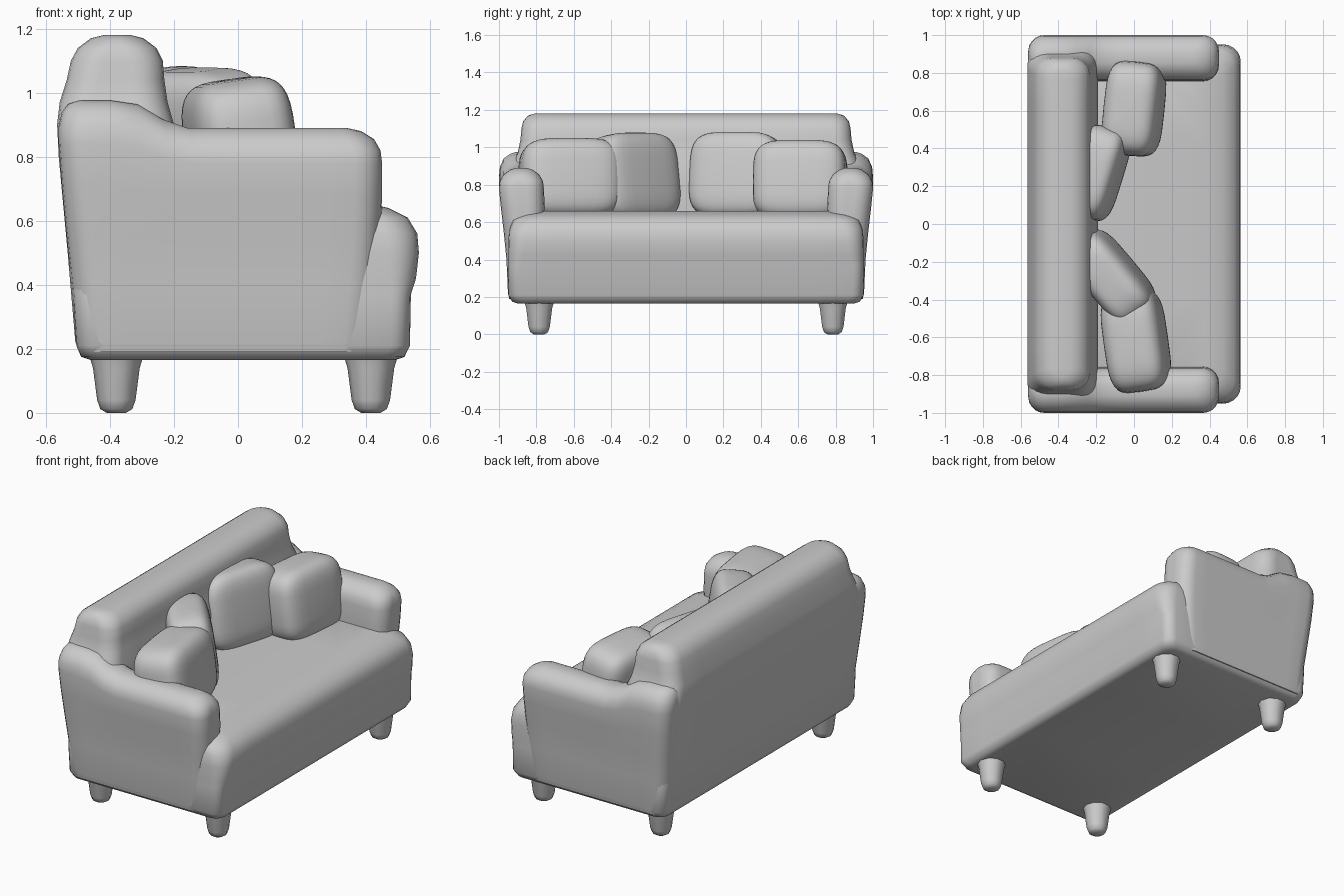
import bpy, bmesh, math
from mathutils import Vector, Euler

cube = bpy.data.objects.get("Cube")
if cube:
    bpy.data.objects.remove(cube, do_unlink=True)

fabric = bpy.data.materials.new("soft grey")
fabric.use_nodes = True
GREY = (0.6, 0.6, 0.6, 1)
fabric.diffuse_color = GREY
fabric.node_tree.nodes["Principled BSDF"].inputs["Base Color"].default_value = GREY


def finish(name, bm, angle=50):
    bmesh.ops.recalc_face_normals(bm, faces=bm.faces)
    mesh = bpy.data.meshes.new(name)
    bm.to_mesh(mesh)
    bm.free()
    mesh.materials.append(fabric)
    ob = bpy.data.objects.new(name, mesh)
    bpy.context.collection.objects.link(ob)
    bpy.ops.object.select_all(action='DESELECT')
    ob.select_set(True)
    bpy.context.view_layer.objects.active = ob
    bpy.ops.object.shade_smooth_by_angle(angle=math.radians(angle))
    return ob


def ring(z, x0, x1, y0, y1, r, arc=5, side=10):
    """Rounded rectangle at height z, with evenly split sides."""
    r = min(r, (x1 - x0) / 2.01, (y1 - y0) / 2.01)
    corners = [(x1 - r, y1 - r), (x0 + r, y1 - r), (x0 + r, y0 + r), (x1 - r, y0 + r)]
    pts = []
    for k, (cx, cy) in enumerate(corners):
        for i in range(arc + 1):
            a = math.pi / 2 * (k + i / arc)
            pts.append(Vector((cx + r * math.cos(a), cy + r * math.sin(a), z)))
        nx, ny = corners[(k + 1) % 4]
        a = math.pi / 2 * (k + 1)
        end = Vector((nx + r * math.cos(a), ny + r * math.sin(a), z))
        start = pts[-1]
        pts += [start.lerp(end, i / side) for i in range(1, side)]
    return pts


def loft(name, levels, warp=None):
    """Stack rounded rectangles (z, x0, x1, y0, y1, radius) into a skin."""
    bm = bmesh.new()
    rings = []
    for lv in levels:
        pts = ring(*lv)
        rings.append([bm.verts.new(warp(p) if warp else p) for p in pts])
    n = len(rings[0])
    for a, b in zip(rings, rings[1:]):
        for i in range(n):
            j = (i + 1) % n
            bm.faces.new((a[i], a[j], b[j], b[i]))
    # cap as strips across the short direction so warped tops stay tidy
    for loop in (rings[0], rings[-1]):
        bm.faces.new(loop)
    bmesh.ops.triangulate(bm, faces=[f for f in bm.faces if len(f.verts) > 4])
    return finish(name, bm)


def pillow(name, centre, half, turn, lean, e=0.5):
    """Plump squarish cushion: a sphere pushed towards a box."""
    bm = bmesh.new()
    bmesh.ops.create_uvsphere(bm, u_segments=32, v_segments=20, radius=1)
    rot = Euler((0, math.radians(lean), math.radians(turn))).to_matrix()
    for v in bm.verts:
        p = Vector([math.copysign(abs(c) ** e, c) * h for c, h in zip(v.co, half)])
        v.co = rot @ p + Vector(centre)
    return finish(name, bm)


# base with bulging seat front
loft("seat_base", [
    (0.165, -0.46, 0.49, -0.90, 0.90, 0.06),
    (0.175, -0.49, 0.52, -0.93, 0.93, 0.06),
    (0.21, -0.505, 0.537, -0.95, 0.95, 0.06),
    (0.37, -0.515, 0.54, -0.95, 0.95, 0.06),
    (0.42, -0.52, 0.556, -0.95, 0.95, 0.08),
    (0.50, -0.53, 0.565, -0.95, 0.95, 0.09),
    (0.56, -0.53, 0.56, -0.945, 0.945, 0.10),
    (0.61, -0.53, 0.53, -0.925, 0.925, 0.10),
    (0.64, -0.53, 0.47, -0.88, 0.88, 0.10),
    (0.66, -0.53, 0.38, -0.83, 0.83, 0.10)])


# arms, swept up where they meet the back
def sweep_up(p):
    t = min(1, max(0, (-0.16 - p.x) / 0.2))
    lift = t * t * (3 - 2 * t) * max(0, min(1, (p.z - 0.6) / 0.25))
    p.z += 0.085 * lift
    return p


ARM = [  # z, back x, front x, inner y, outer y
    (0.19, -0.49, 0.40, 0.80, 0.945),
    (0.22, -0.505, 0.42, 0.78, 0.952),
    (0.40, -0.52, 0.435, 0.77, 0.96),
    (0.55, -0.535, 0.445, 0.76, 0.975),
    (0.68, -0.55, 0.45, 0.755, 0.99),
    (0.78, -0.56, 0.45, 0.76, 1.0),
    (0.82, -0.56, 0.445, 0.765, 0.995),
    (0.855, -0.55, 0.425, 0.785, 0.975),
    (0.88, -0.53, 0.385, 0.82, 0.94),
    (0.89, -0.50, 0.34, 0.85, 0.91)]
for side, s in (("left", 1), ("right", -1)):
    loft(side + "_arm" if s > 0 else "right_arm",
         [(z, x0, x1, *sorted((s * a, s * b)), 0.085) for z, x0, x1, a, b in ARM],
         sweep_up)

# backrest with rounded top roll
BACK = [  # z, back x, front x, half width
    (0.19, -0.49, -0.2, 0.92),
    (0.22, -0.508, -0.2, 0.94),
    (0.50, -0.532, -0.19, 0.95),
    (0.80, -0.56, -0.19, 0.95),
    (0.90, -0.565, -0.20, 0.93),
    (0.97, -0.557, -0.22, 0.90),
    (1.04, -0.535, -0.23, 0.885),
    (1.10, -0.522, -0.235, 0.88),
    (1.14, -0.50, -0.255, 0.87),
    (1.17, -0.46, -0.295, 0.845),
    (1.18, -0.42, -0.335, 0.81)]
loft("backrest", [(z, x0, x1, -w, w, 0.09) for z, x0, x1, w in BACK])

# loose cushions: two against the back, two in the corners
pillow("left_back_cushion", (-0.19, 0.27, 0.85), (0.12, 0.25, 0.23), -17, -8)
pillow("right_back_cushion", (-0.12, -0.28, 0.84), (0.13, 0.26, 0.235), 40, -8)
pillow("left_corner_cushion", (0.0, 0.61, 0.82), (0.15, 0.25, 0.215), -6, -8)
pillow("right_corner_cushion", (0.01, -0.62, 0.83), (0.16, 0.27, 0.215), 8, -8)

# stubby tapered feet
FOOT = [(0.0, 0.03), (0.012, 0.05), (0.04, 0.06), (0.14, 0.073), (0.18, 0.085)]
for fx, end in ((0.415, "front"), (-0.38, "back")):
    for fy, side in ((0.785, "left"), (-0.785, "right")):
        bm = bmesh.new()
        loops = [[bm.verts.new((fx + r * math.cos(k * math.pi / 5),
                                fy + r * math.sin(k * math.pi / 5), z))
                  for k in range(10)] for z, r in FOOT]
        for a, b in zip(loops, loops[1:]):
            for k in range(10):
                bm.faces.new((a[k], a[k - 1], b[k - 1], b[k]))
        bm.faces.new(loops[0])
        bm.faces.new(loops[-1])
        finish(f"{end}_{side}_foot", bm, 40)
